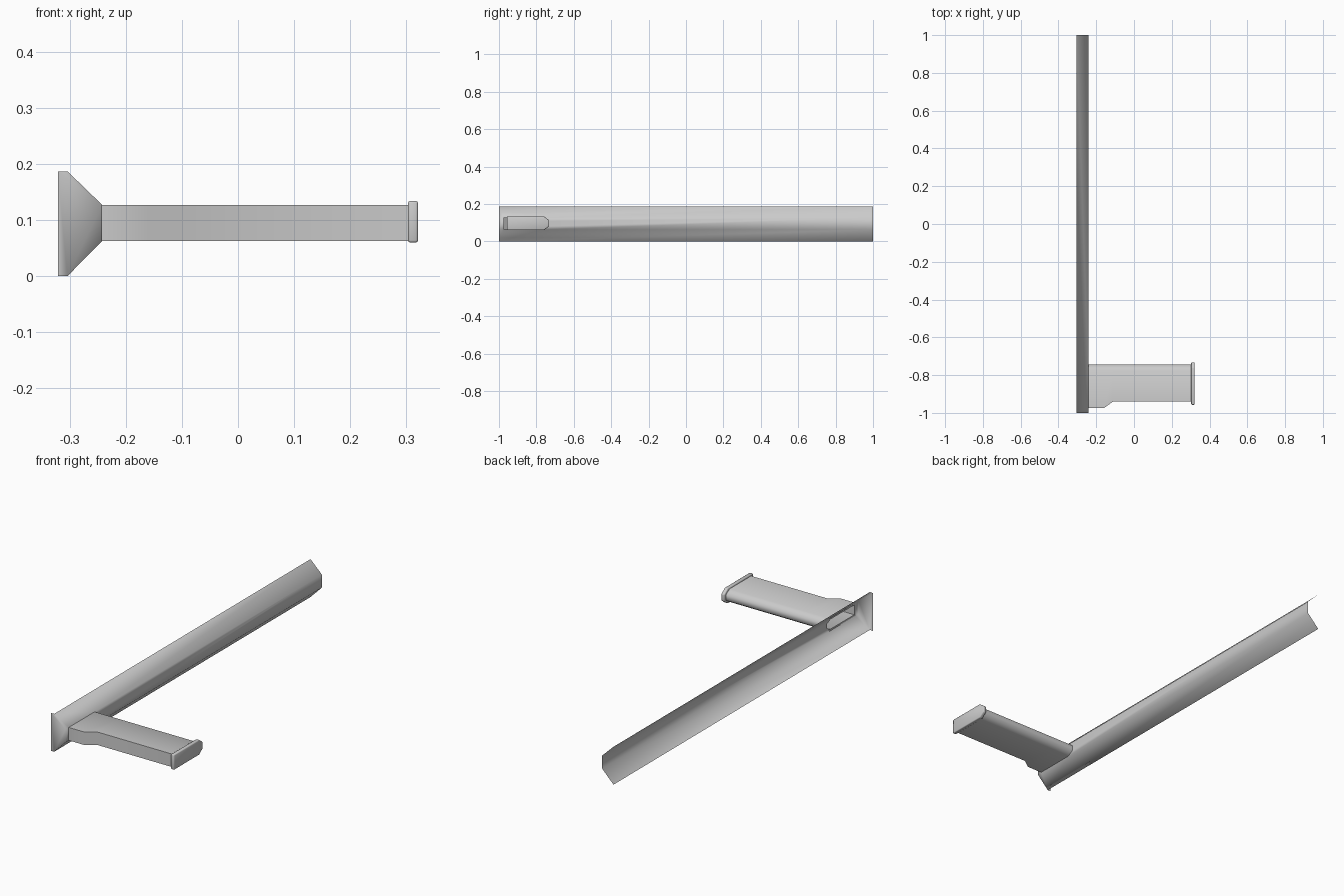
import bpy, bmesh

cube = bpy.data.objects.get("Cube")
if cube:
    bpy.data.objects.remove(cube, do_unlink=True)

grey = bpy.data.materials.new("grey_metal")
grey.use_nodes = True
COLOR = (0.6, 0.6, 0.6, 1)
grey.diffuse_color = COLOR
grey.node_tree.nodes["Principled BSDF"].inputs["Base Color"].default_value = COLOR

BOT, TOP = 0.063, 0.127      # flat web of the channel
WEB_X, LIP_X, PLATE_X = -0.242, -0.304, -0.321
HEIGHT = 0.187
FRONT, BACK = -0.975, -0.745  # slot ends along the channel


def finish(bm, name):
    """Turn a bmesh into a smooth shaded object."""
    bmesh.ops.remove_doubles(bm, verts=bm.verts, dist=0.0001)
    mesh = bpy.data.meshes.new(name)
    bm.to_mesh(mesh)
    bm.free()
    mesh.materials.append(grey)
    mesh.shade_smooth()
    obj = bpy.data.objects.new(name, mesh)
    bpy.context.collection.objects.link(obj)
    return obj


def face(bm, points):
    return bm.faces.new([bm.verts.new(p) for p in points])


def section(x, front, back, bot, top, inset=0.0):
    """Outline square at the front and chamfered at the back."""
    front, back, bot, top = front + inset, back - inset, bot + inset, top - inset
    cut, rise = 0.028, (top - bot) * 0.28
    return [(x, front, bot), (x, back - cut, bot), (x, back, bot + rise),
            (x, back, top - rise), (x, back - cut, top), (x, front, top)]


def bridge(bm, a, b):
    for i in range(len(a)):
        j = (i + 1) % len(a)
        bm.faces.new((a[i], a[j], b[j], b[i]))


# Channel rail: two sloped sides, a slotted web and a front end plate
bm = bmesh.new()
slot = section(WEB_X, FRONT, BACK, BOT, TOP)
notch_y = slot[1][1]
for web_z, lip_z in ((BOT, 0), (TOP, HEIGHT)):
    web = [(WEB_X, y, web_z) for y in (-1, FRONT, notch_y, 1)]
    face(bm, web + [(LIP_X, 1, lip_z), (LIP_X, -1, lip_z)])
face(bm, [(WEB_X, 1, BOT), (WEB_X, 1, TOP)] + slot[1:5][::-1])
face(bm, [(WEB_X, -1, BOT), slot[0], slot[5], (WEB_X, -1, TOP)])
face(bm, [(PLATE_X, -1, 0), (LIP_X, -1, 0), (WEB_X, -1, BOT),
          (WEB_X, -1, TOP), (LIP_X, -1, HEIGHT), (PLATE_X, -1, HEIGHT)])
bmesh.ops.remove_doubles(bm, verts=bm.verts, dist=0.0001)
bmesh.ops.recalc_face_normals(bm, faces=bm.faces)
web_face = min(bm.faces, key=lambda f: abs(f.calc_center_median().x - WEB_X))
if web_face.normal.x < 0:
    bmesh.ops.reverse_faces(bm, faces=bm.faces)
finish(bm, "channel_rail")

# Hollow grip: flared outer wall, then the inner wall back from the opening
bm = bmesh.new()
stations = [(WEB_X, FRONT), (-0.16, FRONT), (-0.112, -0.941), (0.304, -0.941)]
rings = []
for inset, order in ((0.0, stations[::-1]), (0.008, stations)):
    for x, front in order:
        rings.append([bm.verts.new(p) for p in section(x, front, BACK, BOT, TOP, inset)])
for a, b in zip(rings, rings[1:]):
    bridge(bm, a, b)
bm.faces.new(rings[0])
bm.faces.new(rings[-1])
bmesh.ops.recalc_face_normals(bm, faces=bm.faces)
grip = finish(bm, "hollow_grip")
bpy.context.view_layer.objects.active = grip
grip.select_set(True)
bpy.ops.object.shade_smooth_by_angle(angle=1.1)
grip.select_set(False)

# End cap with softened edges
bm = bmesh.new()
ends = [[bm.verts.new(p) for p in section(x, -0.957, -0.732, 0.06, 0.134)]
        for x in (0.303, 0.321)]
bridge(bm, *ends)
for ring in ends:
    bm.faces.new(ring)
bmesh.ops.recalc_face_normals(bm, faces=bm.faces)
cap = finish(bm, "grip_end_cap")
bevel = cap.modifiers.new("soft_edges", "BEVEL")
bevel.width = 0.004
bevel.segments = 2
